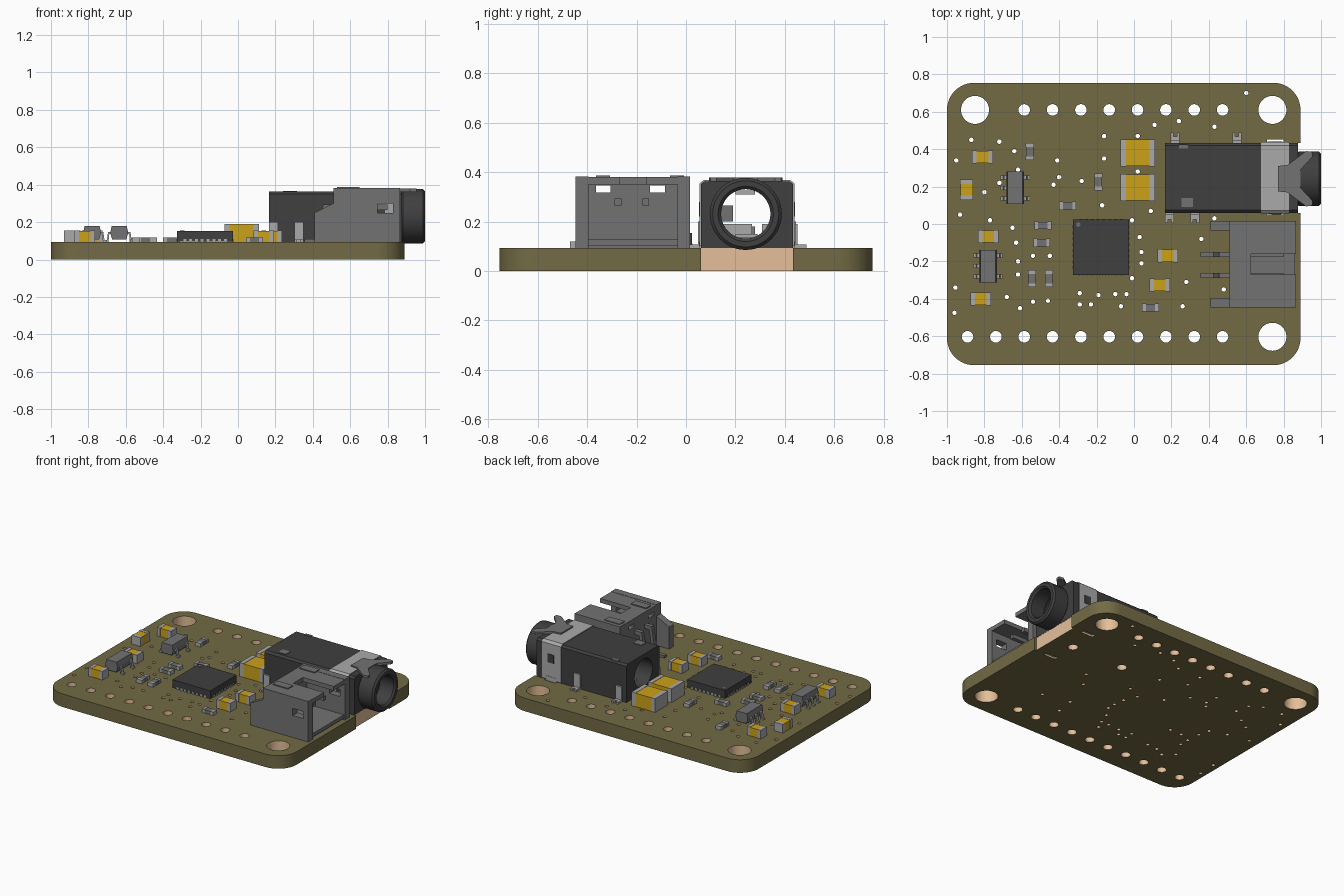
import bpy, bmesh, math
from mathutils import Matrix

if "Cube" in bpy.data.objects:
    bpy.data.objects.remove(bpy.data.objects["Cube"])


def material(name, r, g, b):
    m = bpy.data.materials.new(name)
    m.diffuse_color = (r, g, b, 1)
    m.use_nodes = True
    m.node_tree.nodes["Principled BSDF"].inputs["Base Color"].default_value = m.diffuse_color
    return m


OLIVE = material("olive_board", 0.17, 0.145, 0.06)
PEACH = material("bare_edge", 0.78, 0.52, 0.32)
YELLOW = material("yellow_ceramic", 0.60, 0.36, 0.01)
DARK = material("dark_plastic", 0.05, 0.05, 0.052)
MID = material("mid_grey", 0.17, 0.17, 0.17)
LIGHT = material("light_metal", 0.40, 0.40, 0.40)
TOP = 0.093  # board surface height


def finish(name, bm, mats, smooth=False):
    me = bpy.data.meshes.new(name)
    bmesh.ops.recalc_face_normals(bm, faces=bm.faces[:])
    bm.to_mesh(me)
    bm.free()
    for m in mats:
        me.materials.append(m)
    ob = bpy.data.objects.new(name, me)
    bpy.context.collection.objects.link(ob)
    if smooth:
        bpy.ops.object.select_all(action='DESELECT')
        ob.select_set(True)
        bpy.context.view_layer.objects.active = ob
        bpy.ops.object.shade_smooth_by_angle(angle=math.radians(35))
    return ob


def extrude(name, loops, axis, a, b, mats, smooth=False, paint=None):
    """Fill an outline with holes, then give it thickness along an axis.
    Profile is (x,y) for z, (y,z) for x and (x,z) for y."""
    place = {'z': lambda u, v, w: (u, v, w), 'x': lambda u, v, w: (w, u, v),
             'y': lambda u, v, w: (u, w, v)}[axis]
    bm = bmesh.new()
    rim = []
    for loop in loops:
        vs = [bm.verts.new((u, v, 0)) for u, v in loop]
        for i, v in enumerate(vs):
            rim.append(bm.edges.new((v, vs[(i + 1) % len(vs)])))
    bmesh.ops.triangle_fill(bm, edges=rim, use_beauty=True, normal=(0, 0, 1))
    caps = bm.faces[:]
    twin = {v: bm.verts.new((v.co.x, v.co.y, 1)) for v in bm.verts[:]}
    for f in caps:
        bm.faces.new([twin[v] for v in reversed(f.verts)])
    for e in rim:
        p, q = e.verts
        f = bm.faces.new((p, q, twin[q], twin[p]))
        if paint and paint((p.co + q.co) / 2):
            f.material_index = 1
    for v in bm.verts:
        v.co = place(v.co.x, v.co.y, a + (b - a) * v.co.z)
    return finish(name, bm, mats, smooth)


def boxes(name, items):
    """One object from boxes (x0, x1, y0, y1, z0, z1, material)."""
    bm = bmesh.new()
    mats = []
    for x0, x1, y0, y1, z0, z1, m in items:
        if m not in mats:
            mats.append(m)
        mat = Matrix.Translation(((x0 + x1) / 2, (y0 + y1) / 2, (z0 + z1) / 2)) @ \
            Matrix.Diagonal((x1 - x0, y1 - y0, z1 - z0, 1))
        for v in bmesh.ops.create_cube(bm, size=1, matrix=mat)['verts']:
            for f in v.link_faces:
                f.material_index = mats.index(m)
    return finish(name, bm, mats)


def circle(x, y, r, n):
    return [(x + r * math.cos(2 * math.pi * i / n), y + r * math.sin(2 * math.pi * i / n)) for i in range(n)]


def rect(x0, x1, y0, y1):
    return [(x0, y0), (x1, y0), (x1, y1), (x0, y1)]


# Circuit board with rounded corners, jack notch, mounting holes, pin holes and vias
outline = []
R = 0.145
for k, (cx, cy) in enumerate([(0.89 - R, -0.755 + R), (0.89 - R, 0.755 - R), (-1 + R, 0.755 - R), (-1 + R, -0.755 + R)]):
    for i in range(13):
        t = math.radians(-90 + 90 * k + 7.5 * i)
        outline.append((cx + R * math.cos(t), cy + R * math.sin(t)))
    if k == 0:
        outline += [(0.89, 0.06), (0.875, 0.06), (0.875, 0.433), (0.89, 0.433)]
holes = [(-0.85, 0.61, 0.075, 32), (0.74, 0.61, 0.075, 32), (0.74, -0.603, 0.075, 32),
         (0.72, 0.243, 0.033, 20), (0.31, 0.246, 0.033, 20)]
holes += [(-0.587 + 0.1515 * i, 0.61, 0.031, 20) for i in range(8)]
holes += [(-0.89 + 0.1515 * i, -0.603, 0.031, 20) for i in range(10)]
vias = [(-.87, .45), (-.72, .44), (-.95, .34), (-.64, .39), (-.62, .29), (-.72, .22), (-.80, .17), (-.93, .05),
        (-.77, .02), (-.65, -.02), (-.63, -.10), (-.16, .47), (-.16, .35), (-.41, .34), (-.40, .25), (-.43, .21),
        (-.28, .23), (-.17, .10), (.02, .47), (.11, .53), (.24, .55), (.43, .52), (.60, .70), (.02, .28),
        (-.01, .02), (.09, .07), (.43, .03), (.36, -.08), (.03, -.07), (.04, -.15), (.04, -.21), (-.01, -.29),
        (.28, -.31), (.48, -.35), (.26, -.44), (-.29, -.37), (-.19, -.38), (-.10, -.375), (-.04, -.375), (-.29, -.43),
        (-.23, -.43), (-.07, -.44), (-.45, -.17), (-.54, -.17), (-.62, -.20), (-.62, -.27), (-.68, -.39), (-.61, -.45),
        (-.54, -.415), (-.46, -.41), (-.955, -.34), (-.96, -.475)]
holes += [(x, y, 0.012, 12) for x, y in vias]
slots = [rect(0.71, 0.80, 0.425, 0.452), rect(0.71, 0.80, 0.05, 0.077)]


def is_cut(c):
    if 0.7 < c.x < 0.88 and 0.04 < c.y < 0.46:
        return True
    return any(math.hypot(c.x - x, c.y - y) < r * 1.05 for x, y, r, n in holes)


extrude("circuit_board", [outline] + [circle(*h) for h in holes] + slots, 'z', 0, TOP, [OLIVE, PEACH], True, is_cut)


# Two-terminal chip parts
def chip(name, x, y, length, width, height, end, body, upright):
    parts = []
    for lo, hi, m, inset in [(-length / 2, -length / 2 + end, LIGHT, 0), (length / 2 - end, length / 2, LIGHT, 0),
                             (-length / 2 + end, length / 2 - end, body, 0.002)]:
        w = width / 2 - inset
        a, b = (lo, hi), (-w, w)
        if upright:
            a, b = b, a
        parts.append((x + a[0], x + a[1], y + b[0], y + b[1], TOP, TOP + height - inset, m))
    boxes(name, parts)


for i, y in enumerate((0.38, 0.195)):
    chip(f"large_capacitor_{i}", 0.02, y, 0.185, 0.145, 0.098, 0.03, YELLOW, False)
for i, (x, y, up) in enumerate([(-.81, .358, 0), (-.895, .183, 1), (-.78, -.067, 0), (-.82, -.40, 0),
                                (.18, -.17, 0), (.137, -.326, 0)]):
    chip(f"small_capacitor_{i}", x, y, 0.11, 0.07, 0.062, 0.024, YELLOW, up)
for i, (x, y, up) in enumerate([(-.557, .387, 1), (-.19, .225, 1), (-.355, .097, 0), (-.487, -.008, 0),
                                (-.493, -.1, 0), (-.545, -.292, 1), (-.455, -.292, 1), (.088, -.447, 0)]):
    chip(f"resistor_{i}", x, y, 0.09, 0.044, 0.026, 0.02, MID, up)

# Small five-lead regulators: waisted body with bent leads
for i, (x, y) in enumerate([(-.635, .193), (-.78, -.225)]):
    prof = [(x - .038, .108), (x + .038, .108), (x + .048, .143), (x + .04, .18), (x - .04, .18), (x - .048, .143)]
    extrude(f"regulator_body_{i}", [prof], 'y', y - 0.087, y + 0.087, [MID])
    for s, rows in ((-1, (-.056, 0, .056)), (1, (-.056, .056))):
        for j, d in enumerate(rows):
            lead = [(x + s * u, z) for u, z in [(.045, .147), (.06, .147), (.066, .104), (.078, .104), (.078, TOP),
                                                (.058, TOP), (.053, .137), (.045, .137)]]
            extrude(f"regulator_lead_{i}_{j}_{'left' if s < 0 else 'right'}", [lead], 'y',
                    y + d - .011, y + d + .011, [LIGHT])

# Main square chip with edge pads and a corner dot
cx, cy, h = -0.176, -0.125, 0.149
boxes("main_chip", [(cx - h, cx + h, cy - h, cy + h, TOP + .004, 0.153, DARK)])
pads = []
for i in range(8):
    d = (i - 3.5) * 0.031
    for s in (-1, 1):
        pads.append((cx + d - .008, cx + d + .008, cy + s * h - .003, cy + s * h + .003, TOP, TOP + .018, LIGHT))
        pads.append((cx + s * h - .003, cx + s * h + .003, cy + d - .008, cy + d + .008, TOP, TOP + .018, LIGHT))
boxes("main_chip_pads", pads)
extrude("main_chip_dot", [circle(cx - .122, cy + .122, .012, 20)], 'z', 0.15, 0.1545, [MID])

# Audio jack: bored body, barrel, metal shield, spring clip and solder tabs
JY, JZ = 0.242, 0.231
bore = circle(JY, JZ, 0.1, 40)
body = [(.06, TOP), (.434, TOP), (.434, .35), (.42, .363), (.074, .363), (.06, .35)]
extrude("jack_body", [body, bore], 'x', 0.166, 0.876, [DARK], True)
barrel = extrude("jack_barrel", [circle(JY, JZ, 0.146, 48), circle(JY, JZ, 0.1, 48)], 'x', 0.87, 1.0, [DARK], True)
bev = barrel.modifiers.new("rim", 'BEVEL')
bev.width, bev.segments, bev.limit_method = 0.012, 1, 'ANGLE'
bev.angle_limit = math.radians(50)
shield = [(.055, .1), (.063, .1), (.063, .35), (.076, .361), (.418, .361), (.431, .35), (.431, .1), (.439, .1),
          (.439, .354), (.421, .369), (.073, .369), (.055, .354)]
extrude("jack_shield", [shield], 'x', 0.68, 0.83, [LIGHT])
boxes("jack_shield_legs", [(.715, .795, y - .006, y + .006, 0.01, .12, LIGHT) for y in (.435, .059)])
boxes("jack_shield_latches", [(.735, .785, y - .005, y + .005, .22, .28, DARK) for y in (.437, .057)])
clip = [(.77, .31), (.82, .315), (.92, .39), (.955, .385), (.955, .36), (.89, .29)]
clip += [(u, 2 * JY - v) for u, v in reversed(clip)]
extrude("jack_spring_clip", [clip], 'z', 0.362, 0.379, [MID])
for i, (x, y, s) in enumerate([(.22, .434, 1), (.55, .434, 1), (.19, .06, -1), (.325, .06, -1)]):
    foot = [(x + u, y + s * v) for u, v in [(-.024, 0), (.024, 0), (.024, .055), (.009, .055), (.009, .035),
                                            (-.009, .035), (-.009, .055), (-.024, .055)]]
    extrude(f"jack_tab_{i}", [foot], 'z', TOP, TOP + .014, [LIGHT])
    ya, yb = sorted((y - s * .004, y + s * .012))
    boxes(f"jack_tab_riser_{i}", [(x - .024, x + .024, ya, yb, TOP, .2, LIGHT)])
boxes("jack_contacts", [(.3, .55, .135, .19, .2, .265, MID), (.25, .75, .2, .29, .135, .15, LIGHT),
                        (.4, .7, .2, .28, .31, .326, LIGHT), (.255, .315, .09, .14, .355, .367, MID),
                        (.24, .29, .405, .425, .35, .367, MID)])

# Battery connector: side walls, slotted roof, windowed back wall, floor, pins and leads
side = [(.41, TOP), (.867, TOP), (.867, .382), (.51, .382), (.51, .30), (.41, .25)]
for n, y0, y1 in (("near", -.447, -.395), ("far", -.035, .017)):
    extrude(f"connector_side_{n}", [side, rect(.745, .83, .25, .3)], 'y', y0, y1, [MID])
roof = [(.51, -.396), (.867, -.396), (.867, -.27), (.625, -.27), (.625, -.16), (.867, -.16), (.867, -.034), (.51, -.034)]
extrude("connector_roof", [roof], 'z', 0.35, 0.38, [MID])
wall = rect(-.396, -.034, TOP, .351)
extrude("connector_back", [wall, rect(-.365, -.305, .318, .345), rect(-.145, -.085, .318, .345)],
        'x', 0.51, 0.57, [MID])
boxes("connector_floor", [(.57, .86, -.396, -.034, TOP + .01, .128, MID)])
boxes("connector_roof_ribs", [(.53, .65, -.065, -.008, .378, .387, MID), (.53, .65, -.365, -.308, .378, .387, MID)])
for i, y in enumerate((-.275, -.163)):
    pin = [(.355, TOP), (.445, TOP), (.475, .265), (.8, .265), (.8, .293), (.455, .293), (.425, .111), (.355, .111)]
    extrude(f"connector_pin_{i}", [pin], 'y', y - .014, y + .014, [MID])
